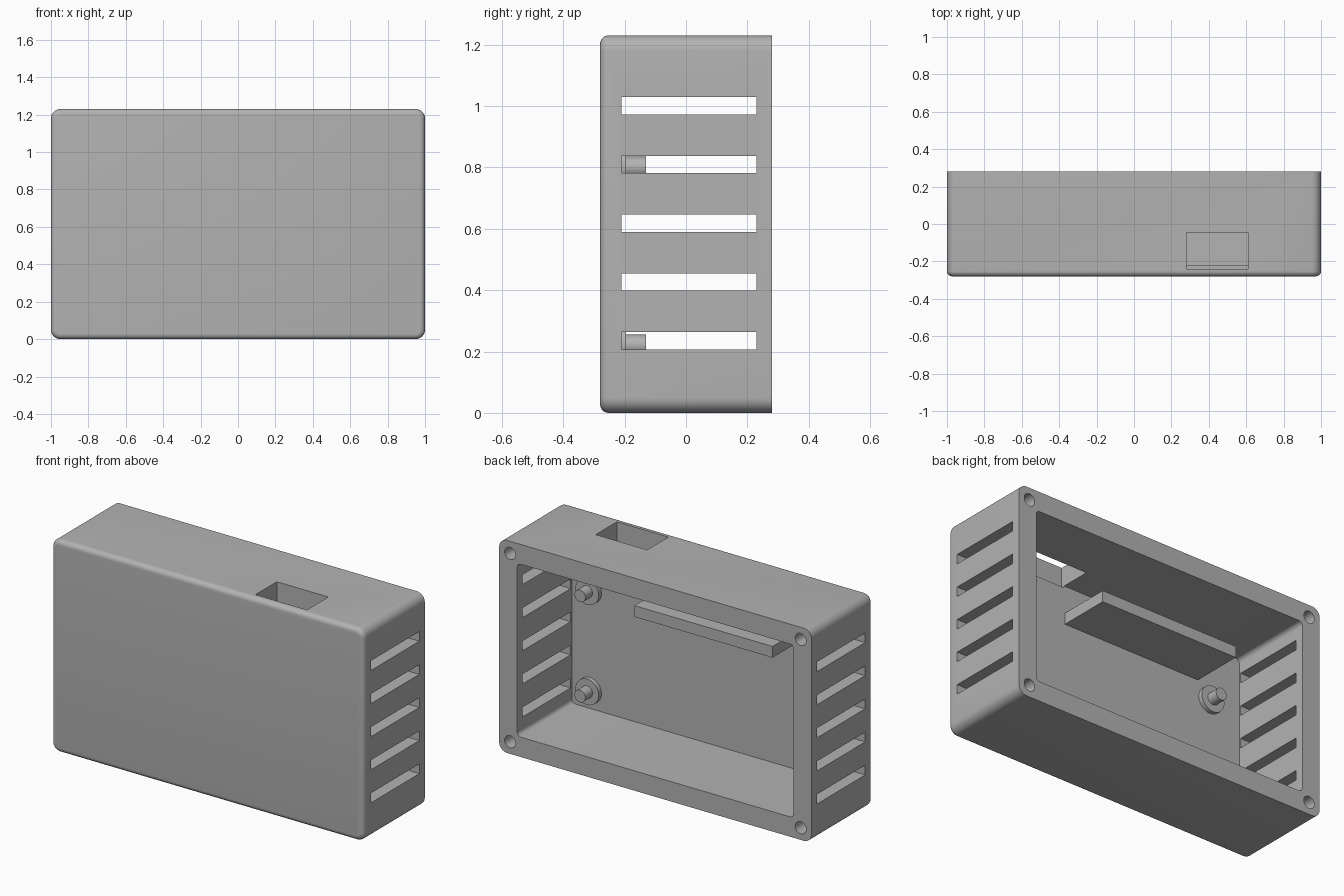
import bpy, bmesh
from mathutils import Matrix

cube = bpy.data.objects.get("Cube")
if cube:
    bpy.data.objects.remove(cube, do_unlink=True)

grey = bpy.data.materials.new("matte_grey")
grey.use_nodes = True
colour = (0.45, 0.45, 0.45, 1)
grey.diffuse_color = colour
grey.node_tree.nodes["Principled BSDF"].inputs["Base Color"].default_value = colour

HEIGHT, BACK, FRONT, FLOOR = 1.23, 0.28, -0.28, -0.22
WALL = 0.115


def finish(name, bm):
    bmesh.ops.recalc_face_normals(bm, faces=bm.faces)
    mesh = bpy.data.meshes.new(name)
    bm.to_mesh(mesh)
    bm.free()
    mesh.materials.append(grey)
    obj = bpy.data.objects.new(name, mesh)
    bpy.context.collection.objects.link(obj)
    return obj


def box(name, x, y, z, corner=0, front_edge=0):
    """Box from ranges; optionally rounds the edges along y, then the front outline."""
    bm = bmesh.new()
    bmesh.ops.create_cube(bm, size=1)
    for v in bm.verts:
        v.co = [r[0] if c < 0 else r[1] for c, r in zip(v.co, (x, y, z))]
    if corner:
        edges = [e for e in bm.edges if abs(e.verts[0].co.y - e.verts[1].co.y) > 0.1]
        bmesh.ops.bevel(bm, geom=edges, offset=corner, segments=8, profile=0.5, affect='EDGES')
    if front_edge:
        edges = [e for e in bm.edges if all(v.co.y < y[0] + 1e-4 for v in e.verts)]
        bmesh.ops.bevel(bm, geom=edges, offset=front_edge, segments=6, profile=0.5, affect='EDGES')
    return finish(name, bm)


def rod(name, x, z, radius, y0, y1):
    """Cylinder running along y."""
    bm = bmesh.new()
    place = Matrix.Translation((x, (y0 + y1) / 2, z)) @ Matrix.Rotation(1.5707963, 4, 'X')
    bmesh.ops.create_cone(bm, cap_ends=True, segments=32, radius1=radius, radius2=radius,
                          depth=y1 - y0, matrix=place)
    return finish(name, bm)


def smooth(obj):
    bpy.ops.object.select_all(action='DESELECT')
    obj.select_set(True)
    bpy.context.view_layer.objects.active = obj
    bpy.ops.object.shade_smooth_by_angle(angle=0.6)


def cut(target, cutter):
    cutter.hide_render = True
    mod = target.modifiers.new("cut", 'BOOLEAN')
    mod.operation, mod.solver, mod.object = 'DIFFERENCE', 'EXACT', cutter
    bpy.context.view_layer.objects.active = target
    bpy.ops.object.modifier_apply(modifier=mod.name)
    bpy.data.objects.remove(cutter, do_unlink=True)


# Rounded case, hollow and open at the back
case = box("case", (-1, 1), (FRONT, BACK), (0, HEIGHT), 0.05, 0.028)
cut(case, box("cavity", (WALL - 1, 1 - WALL), (FLOOR, BACK + 0.1), (WALL, HEIGHT - WALL), 0.025))

# Vent slots through both side walls
for i in range(5):
    z = 0.235 + i * 0.1915
    cut(case, box("slot", (-1.1, 1.1), (-0.21, 0.23), (z - 0.028, z + 0.028)))

# Port opening in the top
cut(case, box("port", (0.28, 0.61), (-0.24, -0.045), (HEIGHT - WALL - 0.01, HEIGHT + 0.1)))

# Screw holes in the corners of the back rim
for x in (-0.93, 0.93):
    for z in (0.07, HEIGHT - 0.07):
        cut(case, rod("screw_hole", x, z, 0.035, 0.0, BACK + 0.1))
smooth(case)

# Inner support shelf
box("support_shelf", (-0.61, 0.275), (FLOOR - 0.01, 0.08), (0.892, 0.957))

# Mounting posts: wide collar and thin pin
for side, x in (("right", -0.69), ("left", 0.77)):
    for level, z in (("lower", 0.22), ("upper", 0.80)):
        smooth(rod(f"{level}_{side}_collar", x, z, 0.075, FLOOR - 0.01, -0.195))
        smooth(rod(f"{level}_{side}_pin", x, z, 0.035, FLOOR, -0.13))
